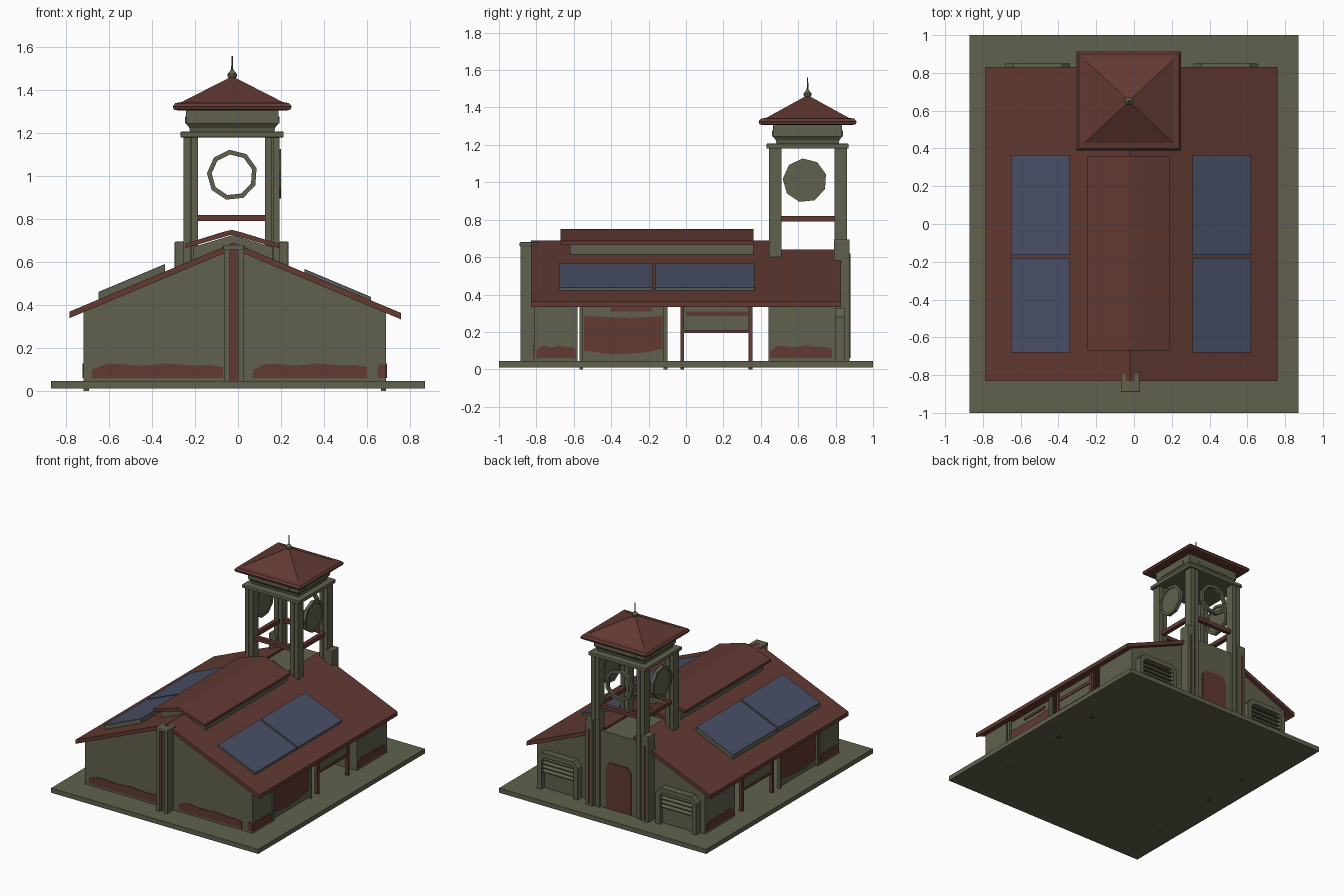
import bpy, bmesh, math
from mathutils import Vector

if "Cube" in bpy.data.objects:
    bpy.data.objects.remove(bpy.data.objects["Cube"])


def material(name, rgb):
    m = bpy.data.materials.new(name)
    m.diffuse_color = (*rgb, 1)
    m.use_nodes = True
    m.node_tree.nodes["Principled BSDF"].inputs["Base Color"].default_value = m.diffuse_color
    return m


GREEN = material("olive_plaster", (0.115, 0.120, 0.074))
RED = material("rust_red", (0.120, 0.041, 0.031))
BLUE = material("slate_blue", (0.066, 0.078, 0.130))
CX = -0.02      # ridge line
TX, TY = -0.027, 0.65   # tower centre


def finish(name, bm, mat, bevel=0):
    bmesh.ops.recalc_face_normals(bm, faces=bm.faces)
    me = bpy.data.meshes.new(name)
    bm.to_mesh(me)
    bm.free()
    ob = bpy.data.objects.new(name, me)
    bpy.context.collection.objects.link(ob)
    me.materials.append(mat)
    if bevel:
        mod = ob.modifiers.new("bevel", "BEVEL")
        mod.width = bevel
        mod.segments = 2
    return ob


def prism(name, pts, axis, lo, hi, mat, bevel=0):
    """Extrude a 2D profile along x (profile y,z) or y (profile x,z)."""
    bm = bmesh.new()
    put = (lambda p, t: (t, p[0], p[1])) if axis == "x" else (lambda p, t: (p[0], t, p[1]))
    a = [bm.verts.new(put(p, lo)) for p in pts]
    b = [bm.verts.new(put(p, hi)) for p in pts]
    bm.faces.new(a)
    bm.faces.new(b)
    for i in range(len(pts)):
        j = (i + 1) % len(pts)
        bm.faces.new((a[i], a[j], b[j], b[i]))
    return finish(name, bm, mat, bevel)


def box(name, x, y, z, mat, bevel=0):
    return prism(name, [(x[0], z[0]), (x[1], z[0]), (x[1], z[1]), (x[0], z[1])],
                 "y", y[0], y[1], mat, bevel)


def tiers(name, cx, cy, rings, mat):
    """Stacked rectangular rings (half x, half y, z)."""
    bm = bmesh.new()
    rows = [[bm.verts.new((cx + sx * hx, cy + sy * hy, z))
             for sx, sy in ((-1, -1), (1, -1), (1, 1), (-1, 1))] for hx, hy, z in rings]
    for a, b in zip(rows, rows[1:]):
        for i in range(4):
            bm.faces.new((a[i], a[(i + 1) % 4], b[(i + 1) % 4], b[i]))
    bm.faces.new(rows[0])
    bm.faces.new(rows[-1])
    return finish(name, bm, mat)


def lathe(name, cx, cy, prof, mat, n=10):
    bm = bmesh.new()
    rows = [[bm.verts.new((cx + r * math.cos(2 * math.pi * i / n),
                           cy + r * math.sin(2 * math.pi * i / n), z)) for i in range(n)]
            for r, z in prof]
    for a, b in zip(rows, rows[1:]):
        for i in range(n):
            bm.faces.new((a[i], a[(i + 1) % n], b[(i + 1) % n], b[i]))
    bm.faces.new(rows[0])
    bm.faces.new(rows[-1])
    return finish(name, bm, mat)


def ring(name, axis, c, z, lo, hi, r_out, r_in, mat, n=9):
    """Faceted hoop facing along the given axis."""
    bm = bmesh.new()
    rows = []
    for r, t in ((r_out, lo), (r_out, hi), (r_in, hi), (r_in, lo)):
        row = []
        for i in range(n):
            a = 2 * math.pi * (i + 0.4) / n
            u, v = c + r * math.cos(a), z + r * math.sin(a)
            row.append(bm.verts.new((t, u, v) if axis == "x" else (u, t, v)))
        rows.append(row)
    for k in range(4):
        a, b = rows[k], rows[(k + 1) % 4]
        for i in range(n):
            bm.faces.new((a[i], a[(i + 1) % n], b[(i + 1) % n], b[i]))
    return finish(name, bm, mat)


def roof_z(x, top=0.69):
    return top - 0.42 * abs(x - CX)


def stain(name, axis, a, b, lo, hi, z0=0.06, z1=0.13):
    """Thin weathered patch with an uneven upper edge."""
    n = 9
    top = [(b + (a - b) * i / n, z1 - 0.012 * abs(math.sin(2.3 * i)) - (0.02 if i in (0, n) else 0))
           for i in range(n + 1)]
    prism(name, [(a, z0), (b, z0)] + top, axis, lo, hi, RED)


# Ground slab
box("base_slab", (-0.87, 0.87), (-1, 1), (0.01, 0.045), GREEN)

# Front room and two rear wings
L, R = -0.72, 0.69
prism("front_room", [(L, 0.04), (R, 0.04), (R, roof_z(R, 0.67)), (CX, 0.67), (L, roof_z(L, 0.67))],
      "y", -0.81, -0.58, GREEN)
for s, edge in (("left", L), ("right", R)):
    inner = CX + math.copysign(0.12, edge)
    prism(f"rear_wing_{s}", [(edge, 0.04), (inner, 0.04), (inner, roof_z(inner, 0.67)),
                             (edge, roof_z(edge, 0.67))], "y", 0.44, 0.80, GREEN)
box("tower_base", (-0.20, 0.15), (0.46, 0.83), (0.04, 0.60), GREEN)
box("tower_floor", (-0.15, 0.11), (0.45, 0.83), (0.58, 0.625), GREEN)

# Main roof slopes, cut back around the tower
for s, edge in (("left", -0.785), ("right", 0.76)):
    for part, y0, y1, gap in (("main", -0.83, 0.45, 0), ("rear", 0.45, 0.83, 0.12)):
        inner = CX + math.copysign(gap, edge)
        prism(f"roof_{s}_{part}", [(edge, roof_z(edge)), (inner, roof_z(inner)),
              (inner, roof_z(inner, 0.66)), (edge, roof_z(edge, 0.66))], "y", y0, y1, RED)

# Raised ridge vent with its own roof
prism("ridge_vent_body", [(-0.21, 0.59), (0.16, 0.59), (0.16, 0.67), (-0.025, 0.725), (-0.21, 0.67)],
      "y", -0.62, 0.36, GREEN)
prism("ridge_vent_roof", [(-0.245, 0.685), (-0.08, 0.737), (-0.03, 0.75), (0.02, 0.737), (0.19, 0.685),
      (0.19, 0.665), (-0.03, 0.727), (-0.245, 0.665)], "y", -0.67, 0.36, RED)

# Roof skylight panels
for s, x0, x1, lift in (("left", -0.65, -0.34, 0.035), ("right", 0.31, 0.62, 0.016)):
    for k, (y0, y1) in enumerate(((-0.68, -0.18), (-0.165, 0.365))):
        zs = [roof_z(x0) + lift, roof_z(x1) + lift]
        prism(f"skylight_frame_{s}_{k}", [(x0, zs[0] - 0.035), (x1, zs[1] - 0.035),
              (x1, zs[1] - 0.006), (x0, zs[0] - 0.006)], "y", y0, y1, GREEN)
        prism(f"skylight_{s}_{k}", [(x0, zs[0] - 0.006), (x1, zs[1] - 0.006), (x1, zs[1]), (x0, zs[0])],
              "y", y0, y1, BLUE)

# Side bays: posts, boarded panel, hanging screen
for s, x, d in (("left", L, 1), ("right", R, -1)):
    def span(a, b):
        return sorted((x + d * a, x + d * b))
    for k, y in enumerate((-0.56, -0.11, -0.02, 0.345)):
        box(f"bay_post_{s}_{k}", span(0.0, 0.025), (y - 0.01, y + 0.01), (0, 0.37), RED if k > 1 else GREEN)
    box(f"bay_panel_{s}", span(0.02, 0.04), (-0.55, -0.12), (0.045, 0.36), GREEN)
    prism(f"bay_panel_paint_{s}", [(-0.545, 0.10), (-0.40, 0.08), (-0.22, 0.09), (-0.125, 0.11),
          (-0.125, 0.285), (-0.30, 0.275), (-0.545, 0.285)], "x", *span(0.012, 0.02), RED)
    box(f"bay_panel_top_paint_{s}", span(0.012, 0.02), (-0.40, -0.18), (0.31, 0.33), RED)
    box(f"screen_{s}", span(0.01, 0.03), (-0.02, 0.345), (0.20, 0.36), GREEN)
    box(f"screen_rail_{s}", span(0.0, 0.035), (-0.02, 0.345), (0.195, 0.21), RED)
    box(f"screen_paint_{s}", span(0.003, 0.01), (0.0, 0.33), (0.285, 0.31), RED)
    stain(f"stain_front_{s}", "x", -0.80, -0.59, *span(-0.004, 0.002))
    stain(f"stain_rear_{s}", "x", 0.45, 0.78, *span(-0.004, 0.002))

# Front wall stains and pilaster
stain("front_stain_left", "y", -0.68, -0.07, -0.815, -0.808)
stain("front_stain_right", "y", 0.07, 0.60, -0.815, -0.808)
stain("front_stain_corner", "y", 0.65, 0.688, -0.815, -0.808)
for k, x in enumerate((-0.065, 0.0)):
    box(f"pilaster_side_{k}", (x, x + 0.027), (-0.885, -0.80), (0.04, 0.66), GREEN)
box("pilaster_core", (-0.038, 0.0), (-0.865, -0.80), (0.04, 0.655), RED)
box("pilaster_cap", (-0.07, 0.03), (-0.89, -0.79), (0.655, 0.68), GREEN, 0.006)

# Tower posts, beams and rear buttresses
for i, x in enumerate((-0.22, 0.16)):
    for j, y in enumerate((0.478, 0.828)):
        for k, o in enumerate((-0.018, 0.018)):
            box(f"tower_post_{i}{j}{k}", (x + o - 0.016, x + o + 0.016), (y - 0.033, y + 0.033),
                (0.04, 1.19), GREEN)
        box(f"post_core_{i}{j}", (x - 0.01, x + 0.01), (y - 0.026, y + 0.026), (0.04, 1.19), GREEN)
    box(f"side_beam_{i}", (x - 0.015, x + 0.015), (0.50, 0.81), (0.79, 0.82), RED)
    sgn = -1 if i == 0 else 1
    bx = x + sgn * 0.045
    box(f"buttress_{i}", (bx - 0.03, bx + 0.03), (0.79, 0.875), (0.04, 0.695), GREEN, 0.005)
    box(f"buttress_groove_{i}", (bx - 0.008, bx + 0.008), (0.87, 0.88), (0.06, 0.62), RED)
for j, y in enumerate((0.478, 0.828)):
    box(f"cross_beam_{j}", (-0.19, 0.13), (y - 0.015, y + 0.015), (0.79, 0.82), RED)

# Rear door
box("rear_wall", (-0.19, 0.13), (0.82, 0.845), (0.04, 0.625), GREEN)
prism("rear_door", [(-0.135, 0.05), (0.08, 0.05), (0.08, 0.36), (0.05, 0.40), (-0.105, 0.40), (-0.135, 0.36)],
      "y", 0.844, 0.852, RED)

# Tower faces: side discs and open rear hoop
for s, x in (("left", -0.237), ("right", 0.188)):
    ring(f"dial_rim_{s}", "x", 0.635, 1.01, x - 0.012, x + 0.012, 0.118, 0.098, GREEN)
    prism(f"dial_{s}", [(0.635 + 0.1 * math.cos(2 * math.pi * (i + 0.4) / 9),
                         1.01 + 0.1 * math.sin(2 * math.pi * (i + 0.4) / 9)) for i in range(9)],
          "x", x - 0.006, x + 0.006, GREEN)
ring("rear_hoop", "y", TX, 1.005, 0.825, 0.85, 0.118, 0.096, GREEN)

# Tower head
box("tower_slab", (-0.268, 0.213), (0.43, 0.87), (1.18, 1.207), GREEN, 0.005)
tiers("tower_head", TX, TY, [(0.195, 0.165, 1.20), (0.20, 0.17, 1.225), (0.215, 0.185, 1.245),
                             (0.215, 0.185, 1.32)], GREEN)
for k, y in enumerate((TY - 0.19, TY + 0.185)):
    box(f"head_plate_{k}", (-0.16, 0.105), (y, y + 0.005), (1.245, 1.278), GREEN)
for k, x in enumerate((TX - 0.22, TX + 0.215)):
    box(f"head_side_plate_{k}", (x, x + 0.005), (0.53, 0.77), (1.245, 1.278), GREEN)
tiers("tower_roof", TX, TY, [(0.25, 0.235, 1.305), (0.272, 0.257, 1.31), (0.277, 0.262, 1.325),
                             (0.265, 0.25, 1.34), (0.235, 0.22, 1.345), (0.02, 0.02, 1.455),
                             (0.008, 0.008, 1.46)], RED)
lathe("finial", TX, TY, [(0.012, 1.45), (0.022, 1.465), (0.022, 1.475), (0.010, 1.49),
                         (0.005, 1.495), (0.003, 1.56)], GREEN)

# Rear louvre bays
for s, c in (("left", -0.51), ("right", 0.485)):
    w = 0.17
    arch = [(c - w, 0.045), (c - w, 0.28), (c - w + 0.04, 0.325), (c + w - 0.04, 0.325), (c + w, 0.28),
            (c + w, 0.045), (c + w - 0.035, 0.045), (c + w - 0.035, 0.265), (c + w - 0.055, 0.29),
            (c - w + 0.055, 0.29), (c - w + 0.035, 0.265), (c - w + 0.035, 0.045)]
    prism(f"louvre_frame_{s}", arch, "y", 0.79, 0.85, GREEN)
    box(f"louvre_lower_panel_{s}", (c - 0.135, c + 0.135), (0.79, 0.815), (0.045, 0.16), GREEN)
    for k in range(4):
        z = 0.17 + 0.031 * k
        prism(f"louvre_slat_{s}_{k}", [(0.79, z + 0.02), (0.838, z), (0.838, z + 0.008), (0.79, z + 0.028)],
              "x", c - 0.135, c + 0.135, GREEN)
